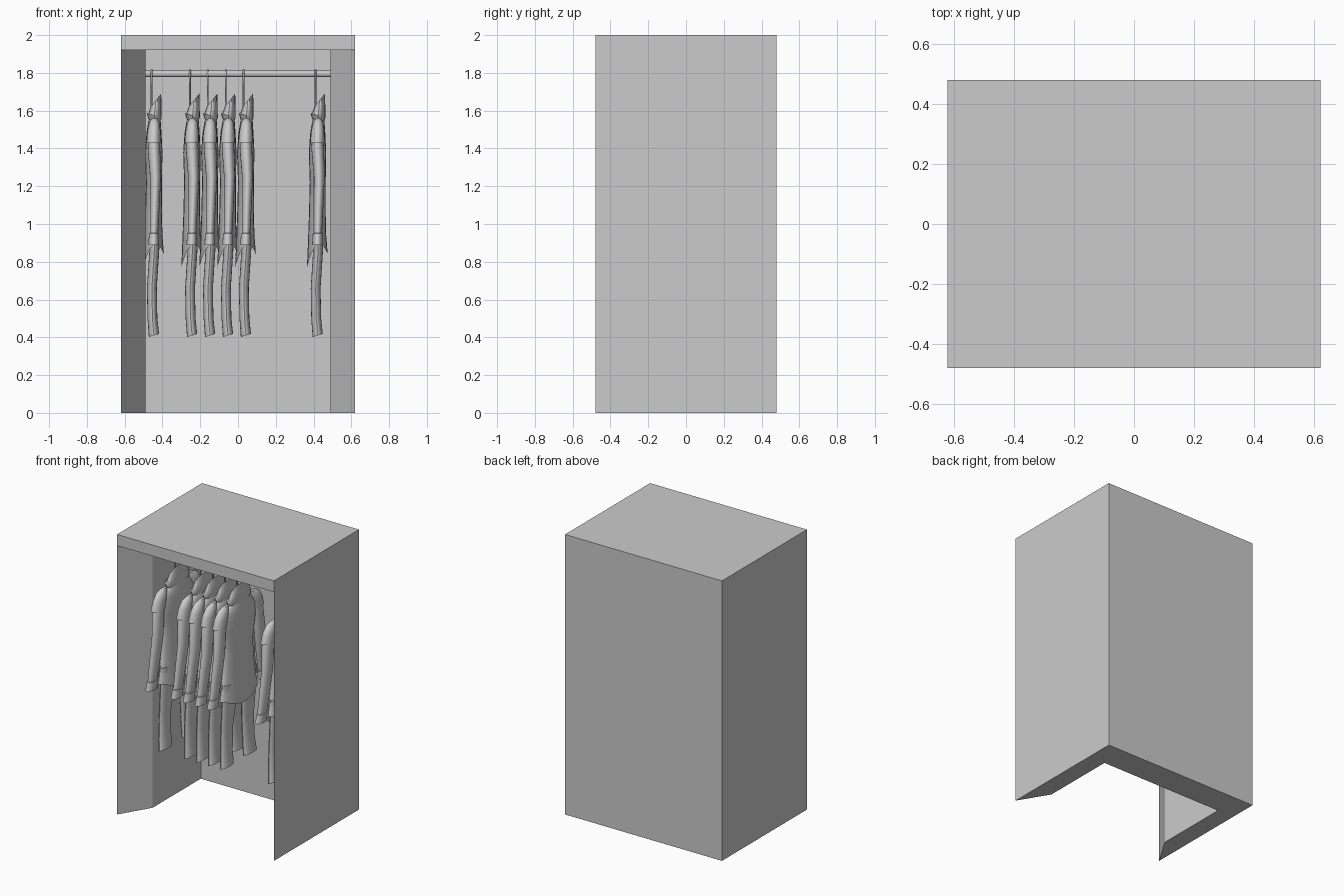
import bpy, bmesh
from math import sin, cos, pi, radians

old = bpy.data.objects.get("Cube")
if old:
    bpy.data.objects.remove(old)

grey = bpy.data.materials.new("plain_grey")
grey.use_nodes = True
grey.diffuse_color = (0.6, 0.6, 0.6, 1)
grey.node_tree.nodes["Principled BSDF"].inputs["Base Color"].default_value = (0.6, 0.6, 0.6, 1)


def finish(bm, name, smooth=False):
    bmesh.ops.recalc_face_normals(bm, faces=bm.faces[:])
    mesh = bpy.data.meshes.new(name)
    bm.to_mesh(mesh)
    bm.free()
    mesh.materials.append(grey)
    obj = bpy.data.objects.new(name, mesh)
    bpy.context.collection.objects.link(obj)
    if smooth:
        bpy.ops.object.select_all(action='DESELECT')
        obj.select_set(True)
        bpy.context.view_layer.objects.active = obj
        bpy.ops.object.shade_smooth_by_angle(angle=radians(40))
    return obj


def prism(name, outline, z0, z1):
    bm = bmesh.new()
    face = bm.faces.new([bm.verts.new((x, y, z0)) for x, y in outline])
    top = bmesh.ops.extrude_face_region(bm, geom=[face])
    verts = [g for g in top["geom"] if isinstance(g, bmesh.types.BMVert)]
    bmesh.ops.translate(bm, verts=verts, vec=(0, 0, z1 - z0))
    return finish(bm, name)


def loft(name, rings, side=1, n=20, close_top=True):
    """Skin ellipses given as (z, x, y, rx, ry, tilt, droop)."""
    bm = bmesh.new()
    loops = []
    for ring in rings:
        z, x, y, rx, ry, tilt, droop = tuple(ring) + (0,) * (7 - len(ring))
        loops.append([])
        for i in range(n):
            c, s = cos(2 * pi * i / n), sin(2 * pi * i / n)
            loops[-1].append(bm.verts.new((x + rx * c, side * (y + ry * s),
                                           z + tilt * c - droop * c * c)))
    for a, b in zip(loops, loops[1:]):
        for i in range(n):
            j = (i + 1) % n
            bm.faces.new((a[i], a[j], b[j], b[i]))
    if close_top:
        bm.faces.new(loops[0])
    return finish(bm, name, True)


def tube(name, points, radius):
    curve = bpy.data.curves.new(name, 'CURVE')
    curve.dimensions = '3D'
    curve.bevel_depth = radius
    curve.bevel_resolution = 3
    curve.use_fill_caps = True
    spline = curve.splines.new('POLY')
    spline.points.add(len(points) - 1)
    for p, co in zip(spline.points, points):
        p.co = (*co, 1)
    curve.materials.append(grey)
    obj = bpy.data.objects.new(name, curve)
    bpy.context.collection.objects.link(obj)
    return obj


# Cabinet: bottomless walls with splayed front edges, under a top slab
W, D, IN, FRONT, BACK, LID = 0.62, 0.48, 0.49, -0.265, 0.28, 1.92
prism("cabinet_walls", [(-W, -D), (-IN, FRONT), (-IN, BACK), (IN, BACK),
                        (IN, FRONT), (W, -D), (W, D), (-W, D)], 0, LID)
prism("cabinet_top", [(-W, -D), (W, -D), (W, D), (-W, D)], LID, 2)

# Hanging rail
MID, RAIL = -0.055, 1.795
tube("hanging_rail", [(-IN - 0.01, MID, RAIL), (IN + 0.01, MID, RAIL)], 0.018)

# Hanger: hook over the rail, straight stem and sloping arms
hook = [(0, 0.021 * cos(a * pi / 10), RAIL + 0.021 * sin(a * pi / 10)) for a in range(-3, 11)]
parts = [tube("hanger_hook", hook + [(0, -0.012, 1.75), (0, 0, 1.72), (0, 0, 1.6)], 0.005),
         tube("hanger_arms", [(0.01, -0.16, 1.49), (0.01, 0, 1.58), (0.01, 0.16, 1.49)], 0.01)]

# Coat body with curved tails, and its standing collar
parts.append(loft("coat_body", [
    (1.57, 0.018, 0, 0.026, 0.07), (1.54, 0.015, 0, 0.033, 0.13),
    (1.48, 0.012, 0, 0.04, 0.19), (1.38, 0.011, 0, 0.046, 0.18),
    (1.22, 0.012, 0, 0.042, 0.15), (1.06, 0.01, 0, 0.044, 0.17),
    (0.96, 0.009, 0, 0.048, 0.19, 0.01, 0.03),
    (0.89, 0.01, 0, 0.055, 0.205, 0.035, 0.085)], n=32))
parts.append(loft("coat_collar", [
    (1.655, 0.022, 0, 0.028, 0.085, 0.035), (1.61, 0.018, 0, 0.034, 0.11, 0.02),
    (1.575, 0.014, 0, 0.039, 0.13, -0.01), (1.545, 0.013, 0, 0.03, 0.115, -0.01)],
    close_top=False))

# Sleeves, shoulder caps, cuffs and trouser legs, mirrored about the stem
for side, label in ((-1, "front"), (1, "rear")):
    parts += [
        loft(label + "_shoulder_cap", [
            (1.56, 0.014, 0.15, 0.012, 0.03), (1.54, 0.014, 0.175, 0.026, 0.05),
            (1.49, 0.012, 0.195, 0.035, 0.06), (1.43, 0.01, 0.21, 0.038, 0.06),
            (1.43, 0.01, 0.21, 0.03, 0.05)], side),
        loft(label + "_sleeve", [
            (1.5, 0.012, 0.195, 0.028, 0.045), (1.4, 0.012, 0.212, 0.033, 0.052),
            (1.25, 0.02, 0.228, 0.029, 0.052), (1.1, 0.016, 0.25, 0.026, 0.05),
            (0.95, 0.012, 0.275, 0.022, 0.045)], side),
        loft(label + "_cuff", [
            (0.955, 0.012, 0.275, 0.018, 0.04), (0.95, 0.012, 0.275, 0.026, 0.05),
            (0.89, 0.01, 0.285, 0.028, 0.053), (0.89, 0.01, 0.285, 0.022, 0.045)], side),
        loft(label + "_trouser_leg", [
            (1.0, 0.014, 0.1, 0.03, 0.085), (0.86, 0.014, 0.11, 0.026, 0.075),
            (0.66, 0.001, 0.118, 0.026, 0.06), (0.5, 0.004, 0.125, 0.026, 0.062),
            (0.41, 0.012, 0.13, 0.027, 0.068, 0.008)], side)]

# Repeat the outfit along the rail with shared meshes
for k, x in enumerate((-0.457, -0.255, -0.16, -0.065, 0.03, 0.41)):
    for part in parts:
        obj = part if k == 0 else part.copy()
        if k:
            bpy.context.collection.objects.link(obj)
        obj.location = (x, MID, 0)
